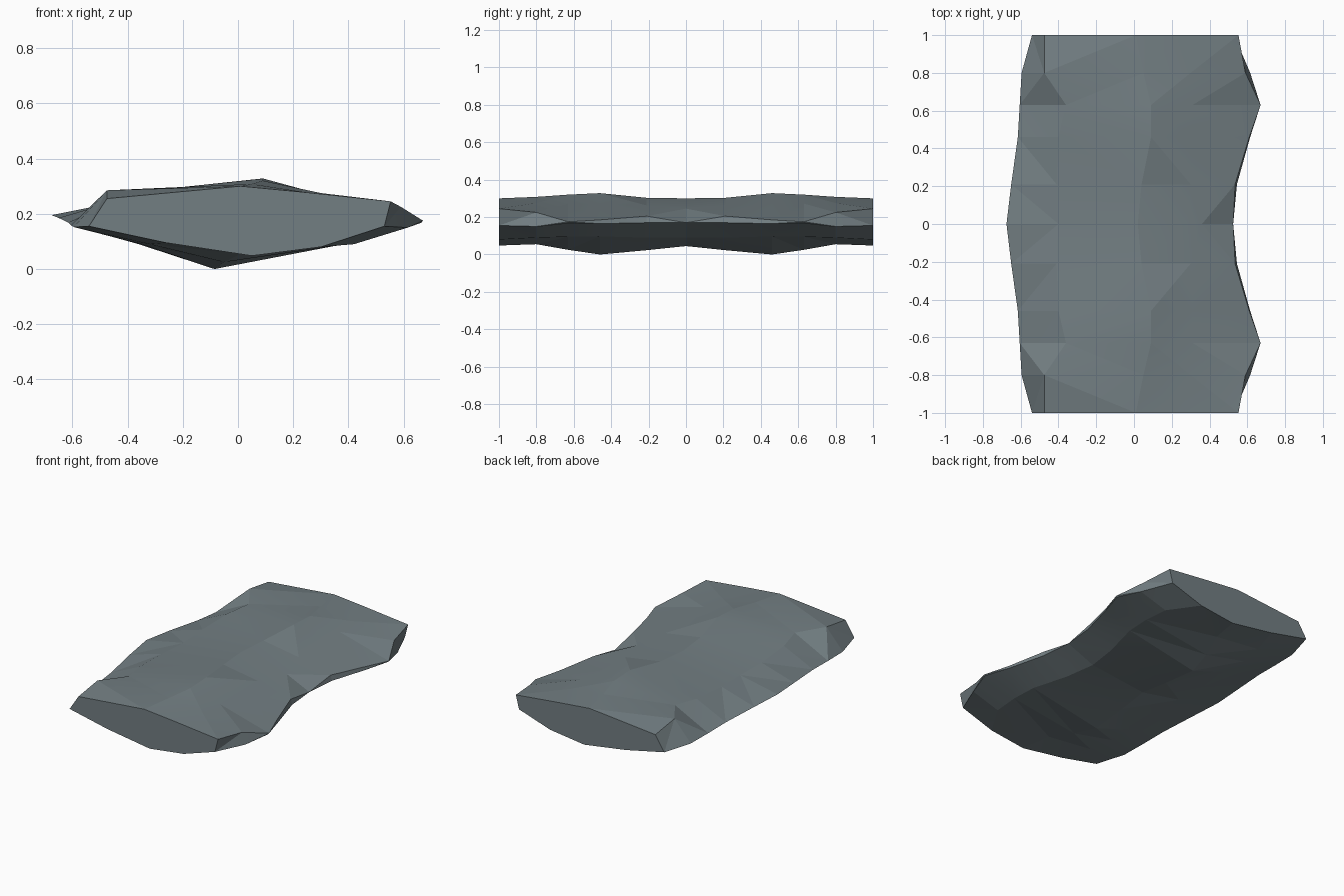
import bpy
import bmesh

cube = bpy.data.objects.get("Cube")
if cube:
    bpy.data.objects.remove(cube, do_unlink=True)

# Stone colour
stone = bpy.data.materials.new("slate_grey")
stone.use_nodes = True
colour = (0.17, 0.21, 0.225, 1)
stone.diffuse_color = colour
stone.node_tree.nodes["Principled BSDF"].inputs["Base Color"].default_value = colour

# Cross-sections (x, z) of one half: left edge, top left, crest, top right,
# right rim, right edge, bottom right, keel, bottom left
sections = [
    (0, [(-.675, .195), (-.4, .25), (.02, .3), (.28, .265), (.36, .245),
         (.525, .17), (.33, .09), (-.07, .045), (-.36, .1)]),
    (.21, [(-.65, .185), (-.41, .255), (.04, .303), (.3, .262), (.535, .205),
           (.545, .17), (.36, .09), (-.08, .023), (-.37, .1)]),
    (.46, [(-.615, .168), (-.4, .268), (.09, .328), (.31, .268), (.61, .185),
           (.615, .165), (.42, .097), (-.085, 0), (-.36, .09)]),
    (.63, [(-.605, .158), (-.36, .28), (.09, .32), (.31, .272), (.67, .175),
           (.665, .168), (.43, .095), (-.05, .025), (-.35, .09)]),
    (.8, [(-.595, .152), (-.475, .285), (.05, .308), (.3, .275), (.59, .225),
          (.615, .15), (.42, .09), (.01, .055), (-.32, .09)]),
    (1, [(-.54, .155), (-.475, .255), (.01, .3), (.25, .277), (.553, .245),
         (.53, .155), (.3, .08), (.05, .048), (-.26, .095)]),
]

# Loft the half slab and cap its outer end
bm = bmesh.new()
rings = [[bm.verts.new((x, y, z)) for x, z in ring] for y, ring in sections]
for a, b in zip(rings, rings[1:]):
    for i in range(len(a)):
        j = (i + 1) % len(a)
        bm.faces.new((a[i], a[j], b[j], b[i]))
bmesh.ops.triangulate(bm, faces=bm.faces[:], quad_method="SHORT_EDGE")
bm.faces.new(rings[-1])
bmesh.ops.recalc_face_normals(bm, faces=bm.faces[:])

# Mirror to the front half and weld the middle
bmesh.ops.mirror(bm, geom=bm.verts[:] + bm.edges[:] + bm.faces[:],
                 axis="Y", merge_dist=0.001)
bmesh.ops.recalc_face_normals(bm, faces=bm.faces[:])

mesh = bpy.data.meshes.new("rock_slab")
bm.to_mesh(mesh)
bm.free()
mesh.materials.append(stone)
slab = bpy.data.objects.new("rock_slab", mesh)
bpy.context.collection.objects.link(slab)

# Soften only the slight creases
bpy.context.view_layer.objects.active = slab
slab.select_set(True)
bpy.ops.object.shade_smooth_by_angle(angle=0.1)
